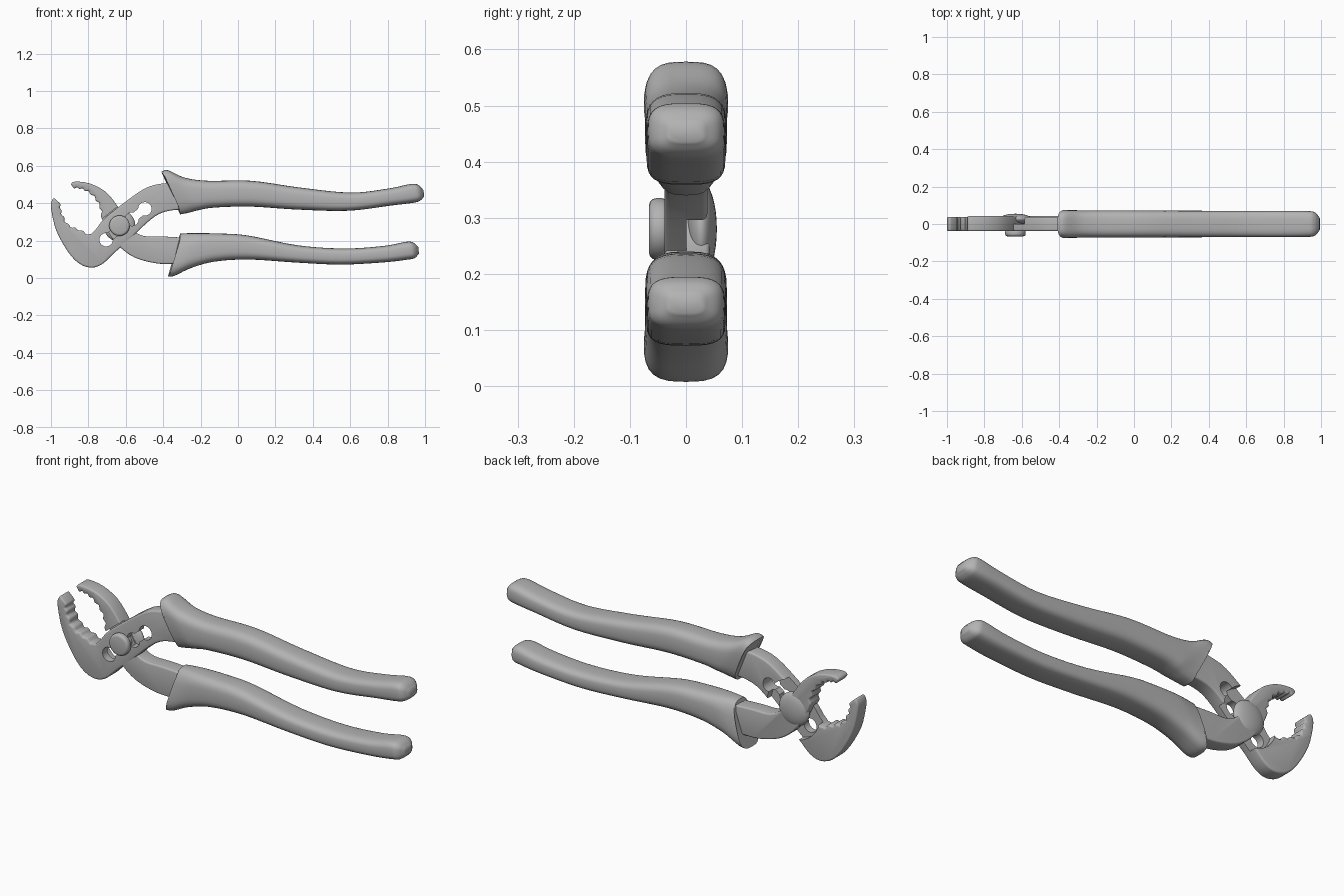
import bpy, bmesh, math
from mathutils import Vector

cube = bpy.data.objects.get("Cube")
if cube:
    bpy.data.objects.remove(cube)

steel = bpy.data.materials.new("plain grey")
steel.use_nodes = True
steel.diffuse_color = (0.45, 0.45, 0.45, 1)
steel.node_tree.nodes["Principled BSDF"].inputs["Base Color"].default_value = (0.45, 0.45, 0.45, 1)

PIVOT = Vector((-0.634, 0.28))
AXIS = Vector((0.78, 0.62)).normalized()
SIDE = Vector((-AXIS.y, AXIS.x))


def make_object(name, bm):
    bmesh.ops.recalc_face_normals(bm, faces=bm.faces)
    mesh = bpy.data.meshes.new(name)
    bm.to_mesh(mesh)
    bm.free()
    mesh.materials.append(steel)
    obj = bpy.data.objects.new(name, mesh)
    bpy.context.collection.objects.link(obj)
    return obj


def activate(obj):
    bpy.ops.object.select_all(action='DESELECT')
    obj.select_set(True)
    bpy.context.view_layer.objects.active = obj


def finish(obj, angle=40):
    activate(obj)
    bpy.ops.object.shade_smooth_by_angle(angle=math.radians(angle))


def smooth(points, steps=4):
    """Smooth open curve through points of any dimension."""
    p = [Vector(q) for q in points]
    p = [p[0] * 2 - p[1]] + p + [p[-1] * 2 - p[-2]]
    out = []
    for a, b, c, d in zip(p, p[1:], p[2:], p[3:]):
        for i in range(steps):
            t = i / steps
            out.append(0.5 * (2 * b + (c - a) * t + (2 * a - 5 * b + 4 * c - d) * t * t
                              + (3 * b - a - 3 * c + d) * t ** 3))
    return out + [p[-2]]


def teeth(points, count, depth):
    """Zigzag edge that follows a curve, notched to its right-hand side."""
    curve = smooth(points, 12)
    n = len(curve) - 1
    out = []
    for i in range(2 * count + 1):
        k = round(i * n / (2 * count))
        q = curve[k].copy()
        if i % 2:
            d = (curve[min(k + 1, n)] - curve[k - 1]).normalized()
            q += Vector((d.y, -d.x)) * depth
        out.append(q)
    return out


def slab(name, outline, y0, y1):
    """Outline in x and z, extruded along y."""
    bm = bmesh.new()
    face = bm.faces.new([bm.verts.new((p[0], y0, p[1])) for p in outline])
    new = bmesh.ops.extrude_face_region(bm, geom=[face])["geom"]
    moved = [v for v in new if isinstance(v, bmesh.types.BMVert)]
    bmesh.ops.translate(bm, verts=moved, vec=(0, y1 - y0, 0))
    return make_object(name, bm)


def circle(center, radius, sides=32):
    return [center + radius * Vector((math.cos(a), math.sin(a)))
            for a in (math.tau * i / sides for i in range(sides))]


def strip(center, half_length, half_width):
    return [center + AXIS * half_length * u + SIDE * half_width * v
            for u, v in ((-1, -1), (1, -1), (1, 1), (-1, 1))]


def bevel(obj, width):
    mod = obj.modifiers.new("soft_edges", 'BEVEL')
    mod.width = width
    mod.segments = 3
    mod.limit_method = 'ANGLE'
    mod.angle_limit = math.radians(40)
    activate(obj)
    bpy.ops.object.modifier_apply(modifier=mod.name)


def cut(obj, outline, y0, y1):
    tool = slab("cutter", outline, y0, y1)
    tool.hide_render = True
    mod = obj.modifiers.new("cut", 'BOOLEAN')
    mod.operation = 'DIFFERENCE'
    mod.solver = 'EXACT'
    mod.object = tool
    activate(obj)
    bpy.ops.object.modifier_apply(modifier=mod.name)
    bpy.data.objects.remove(tool)


def grip(name, stations, sides=32):
    """Loft of rounded sections: outer x, z, inner x, z, half width."""
    bm = bmesh.new()
    rings = []
    for k, s in enumerate(smooth(stations, 5)):
        outer, inner = Vector((s[0], s[1])), Vector((s[2], s[3]))
        flare = 0.2 * max(0, 1 - k / 10)
        ring = []
        for i in range(sides):
            a = math.tau * i / sides
            c, w = math.cos(a), math.sin(a)
            u = math.copysign(abs(c) ** 0.62, c)
            v = math.copysign(abs(w) ** 0.62, w)
            p = (outer + inner) / 2 + (outer - inner) / 2 * u
            bow = 0.018 * (1 - u * u) if k == 0 else 0
            ring.append(bm.verts.new((p.x + bow, s[4] * v * (1 + flare * u), p.y)))
        rings.append(ring)
    for a, b in zip(rings, rings[1:]):
        for i in range(sides):
            j = (i + 1) % sides
            bm.faces.new((a[i], a[j], b[j], b[i]))
    bm.faces.new(rings[0])
    bm.faces.new(rings[-1])
    finish(make_object(name, bm), 50)


# Grips
grip("upper_grip", [
    (-0.41, 0.568, -0.31, 0.34, 0.071), (-0.375, 0.577, -0.26, 0.35, 0.072),
    (-0.285, 0.537, -0.21, 0.363, 0.073), (-0.16, 0.52, -0.125, 0.377, 0.073),
    (0.07, 0.52, 0.07, 0.382, 0.072), (0.33, 0.484, 0.32, 0.366, 0.071),
    (0.6, 0.457, 0.59, 0.36, 0.07), (0.8, 0.478, 0.82, 0.388, 0.07),
    (0.925, 0.503, 0.94, 0.403, 0.069), (0.965, 0.497, 0.975, 0.415, 0.06),
    (0.992, 0.47, 0.995, 0.435, 0.03)])
grip("lower_grip", [
    (-0.375, 0.008, -0.31, 0.237, 0.071), (-0.34, 0.012, -0.26, 0.24, 0.072),
    (-0.25, 0.054, -0.2, 0.24, 0.073), (-0.125, 0.088, -0.1, 0.238, 0.073),
    (0.06, 0.099, 0.05, 0.228, 0.072), (0.31, 0.083, 0.32, 0.175, 0.071),
    (0.55, 0.072, 0.57, 0.158, 0.07), (0.78, 0.084, 0.78, 0.172, 0.07),
    (0.91, 0.099, 0.9, 0.194, 0.069), (0.945, 0.107, 0.94, 0.188, 0.06),
    (0.967, 0.13, 0.965, 0.165, 0.03)])

# Front half: lower jaw, slotted arm and neck into the upper grip
lower_edge = smooth([(-0.985, 0.43), (-1.0, 0.4), (-0.995, 0.345), (-0.97, 0.25),
                     (-0.91, 0.142), (-0.85, 0.078), (-0.785, 0.056), (-0.725, 0.075),
                     (-0.66, 0.136), (-0.58, 0.206), (-0.47, 0.31), (-0.39, 0.355),
                     (-0.27, 0.37)], 3)
upper_edge = smooth([(-0.27, 0.48), (-0.36, 0.505), (-0.42, 0.503), (-0.5, 0.478),
                     (-0.607, 0.404), (-0.714, 0.318), (-0.76, 0.26)], 3)
bite = teeth([(-0.785, 0.235), (-0.85, 0.265), (-0.905, 0.29), (-0.935, 0.345),
              (-0.945, 0.393)], 6, -0.014)
slotted_half = slab("slotted_jaw_and_arm", lower_edge + upper_edge + bite, -0.038, 0.038)
bevel(slotted_half, 0.016)
cut(slotted_half, circle(PIVOT, 0.15), 0.001, 0.1)
cut(slotted_half, strip(Vector((-0.602, 0.288)), 0.125, 0.022), -0.1, 0.1)
for i in range(4):
    cut(slotted_half, circle(Vector((-0.705 + 0.069 * i, 0.205 + 0.055 * i)), 0.036, 24), -0.1, 0.1)
finish(slotted_half)

# Back half: upper jaw, crossing joint and neck into the lower grip
outer_edge = smooth([(-0.895, 0.503), (-0.87, 0.516), (-0.79, 0.505), (-0.71, 0.463),
                     (-0.65, 0.393), (-0.6, 0.31), (-0.56, 0.255), (-0.5, 0.224),
                     (-0.4, 0.222), (-0.27, 0.215)], 3)
under_edge = smooth([(-0.27, 0.085), (-0.36, 0.076), (-0.446, 0.08), (-0.553, 0.11),
                     (-0.634, 0.168), (-0.69, 0.24), (-0.725, 0.31)], 3)
bite = teeth([(-0.735, 0.335), (-0.75, 0.395), (-0.79, 0.445), (-0.835, 0.47),
              (-0.875, 0.476)], 6, 0.014)
crossing_half = slab("crossing_jaw_and_arm", outer_edge + under_edge + bite, -0.038, 0.042)
bevel(crossing_half, 0.016)
cut(crossing_half, strip(PIVOT, 0.3, 0.086), -0.1, -0.001)
finish(crossing_half)

# Domed boss on the back of the joint
bm = bmesh.new()
bmesh.ops.create_uvsphere(bm, u_segments=32, v_segments=16, radius=1)
bmesh.ops.scale(bm, vec=(0.085, 0.028, 0.085), verts=bm.verts)
bmesh.ops.translate(bm, vec=(PIVOT.x, 0.027, PIVOT.y), verts=bm.verts)
finish(make_object("joint_boss", bm))

# Pivot bolt and its head
finish(slab("pivot_bolt", circle(PIVOT, 0.034), -0.05, 0.03))
head = slab("pivot_head", circle(PIVOT, 0.055), -0.066, -0.03)
bevel(head, 0.013)
finish(head)
